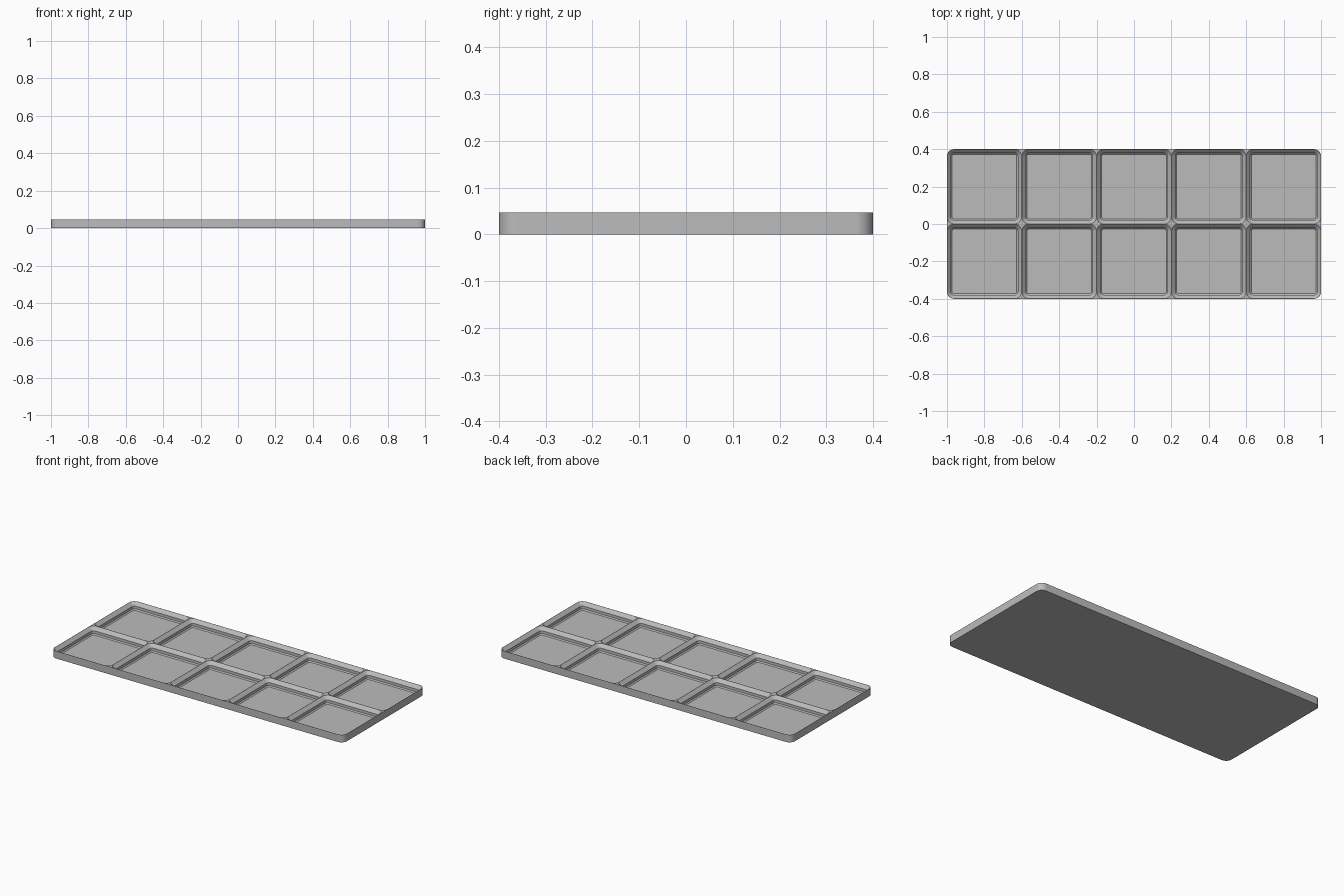
import bpy, bmesh, math

if "Cube" in bpy.data.objects:
    bpy.data.objects.remove(bpy.data.objects["Cube"], do_unlink=True)

CELL, COLS, ROWS = 0.4, 5, 2
HEIGHT, RADIUS, STEPS = 0.0465, 0.038, 8

# Single plain grey material
grey = bpy.data.materials.new("plain grey")
grey.use_nodes = True
grey.diffuse_color = (0.5, 0.5, 0.5, 1)
grey.node_tree.nodes["Principled BSDF"].inputs["Base Color"].default_value = (0.5, 0.5, 0.5, 1)

bm = bmesh.new()


def rounded_loop(cx, cy, w, d, r, z):
    """Ring of vertices around a rounded rectangle."""
    ring = []
    for quarter, (sx, sy) in enumerate([(1, 1), (-1, 1), (-1, -1), (1, -1)]):
        for i in range(STEPS + 1):
            a = math.pi / 2 * (quarter + i / STEPS)
            ring.append(bm.verts.new((cx + sx * (w / 2 - r) + r * math.cos(a),
                                      cy + sy * (d / 2 - r) + r * math.sin(a), z)))
    return ring


def bridge(a, b):
    """Wall of quads between two rings."""
    for i in range(len(a)):
        j = (i + 1) % len(a)
        bm.faces.new((a[i], a[j], b[j], b[i]))


def ring_edges(ring):
    return [e for e in (bm.edges.get((ring[i - 1], ring[i])) for i in range(len(ring))) if e]


# Outer wall and closed underside
bottom = rounded_loop(0, 0, CELL * COLS, CELL * ROWS, RADIUS, 0)
top = rounded_loop(0, 0, CELL * COLS, CELL * ROWS, RADIUS, HEIGHT)
bridge(bottom, top)
bm.faces.new(bottom)
rim = ring_edges(top)

# Pockets: sloped lip, straight wall, small chamfer, flat floor (inset, height)
profile = [(0.0008, HEIGHT), (0.021, 0.0263), (0.021, 0.0093), (0.0275, 0.0028)]
for col in range(COLS):
    for row in range(ROWS):
        cx = (col - (COLS - 1) / 2) * CELL
        cy = (row - (ROWS - 1) / 2) * CELL
        rings = [rounded_loop(cx, cy, CELL - 2 * s, CELL - 2 * s, RADIUS - s, z)
                 for s, z in profile]
        for a, b in zip(rings, rings[1:]):
            bridge(a, b)
        bm.faces.new(rings[-1])
        rim += ring_edges(rings[0])

# Top rim between the outer edge and the pocket openings
bmesh.ops.triangle_fill(bm, edges=rim, use_beauty=True, normal=(0, 0, 1))
bmesh.ops.recalc_face_normals(bm, faces=bm.faces)

mesh = bpy.data.meshes.new("grid_tray")
bm.to_mesh(mesh)
bm.free()
mesh.materials.append(grey)
tray = bpy.data.objects.new("grid_tray", mesh)
bpy.context.collection.objects.link(tray)
bpy.context.view_layer.objects.active = tray
tray.select_set(True)
bpy.ops.object.shade_smooth_by_angle(angle=math.radians(30))
